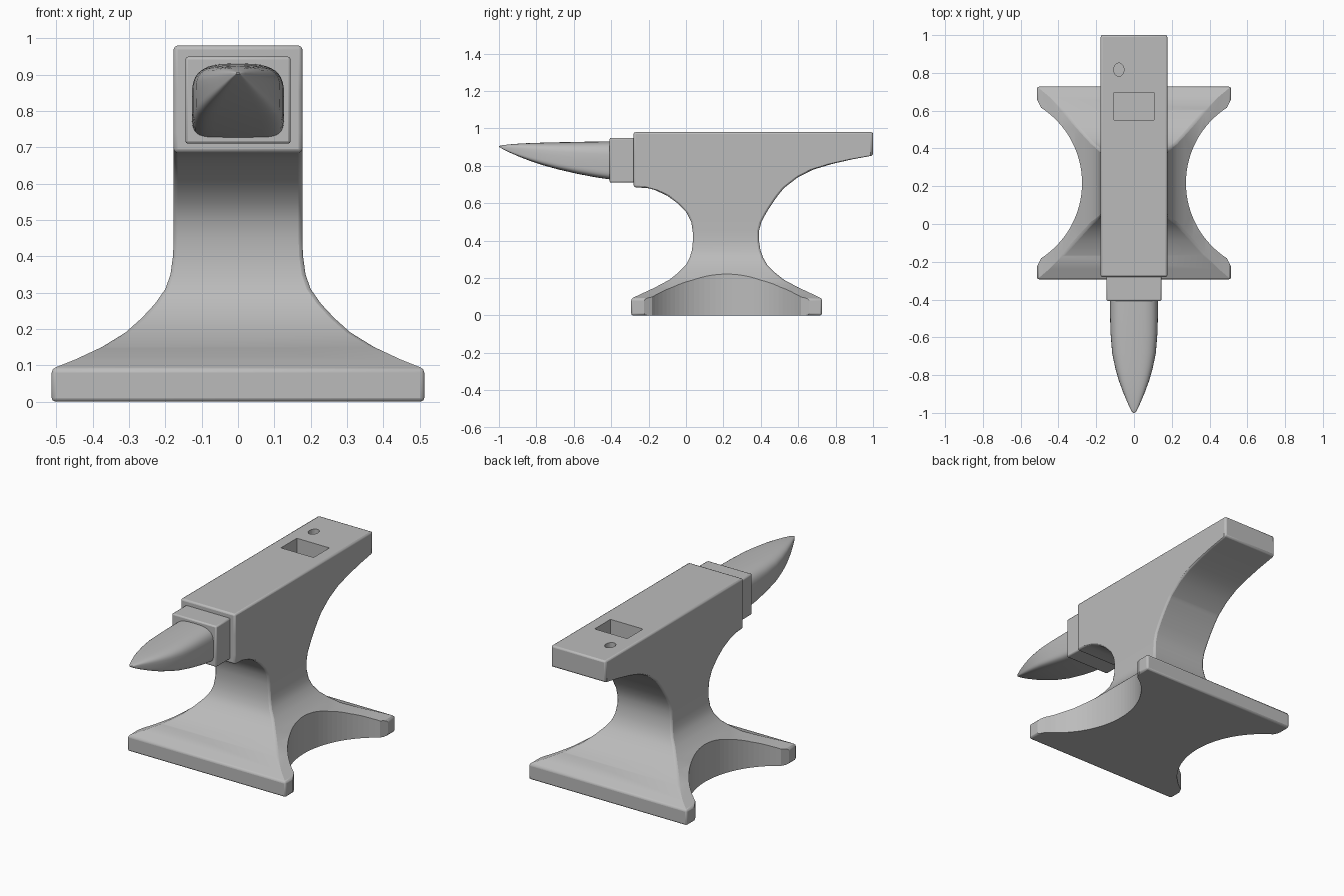
import bpy, bmesh, math

if "Cube" in bpy.data.objects:
    bpy.data.objects.remove(bpy.data.objects["Cube"])

steel = bpy.data.materials.new("steel grey")
steel.diffuse_color = (0.5, 0.5, 0.5, 1)
steel.use_nodes = True
steel.node_tree.nodes["Principled BSDF"].inputs["Base Color"].default_value = steel.diffuse_color


def loft(name, rings):
    """Solid skin through equal-length rings of points, capped at both ends."""
    bm = bmesh.new()
    loops = [[bm.verts.new(p) for p in ring] for ring in rings]
    n = len(loops[0])
    for a, b in zip(loops, loops[1:]):
        for i in range(n):
            j = (i + 1) % n
            bm.faces.new((a[i], a[j], b[j], b[i]))
    bm.faces.new(loops[0])
    bm.faces.new(loops[-1])
    bmesh.ops.recalc_face_normals(bm, faces=bm.faces)
    me = bpy.data.meshes.new(name)
    bm.to_mesh(me)
    bm.free()
    me.materials.append(steel)
    ob = bpy.data.objects.new(name, me)
    bpy.context.collection.objects.link(ob)
    return ob


def prism(name, outline, z0, z1):
    return loft(name, [[(x, y, z) for x, y in outline] for z in (z0, z1)])


def rect(x, y0, y1):
    return [(-x, y0), (x, y0), (x, y1), (-x, y1)]


def bevel(ob, width):
    m = ob.modifiers.new("bevel", 'BEVEL')
    m.width, m.segments = width, 2
    m.limit_method, m.angle_limit = 'ANGLE', math.radians(40)


def cut(ob, cutter):
    m = ob.modifiers.new("cut", 'BOOLEAN')
    m.operation, m.solver, m.object = 'DIFFERENCE', 'EXACT', cutter
    cutter.hide_render = True
    cutter.hide_set(True)


def smooth(ob):
    bpy.ops.object.select_all(action='DESELECT')
    ob.select_set(True)
    bpy.context.view_layer.objects.active = ob
    bpy.ops.object.shade_smooth_by_angle(angle=math.radians(32))


# Body: rectangular sections (z, half width, front y, back y)
rows = [
    (0, .513, -.293, .727), (.09, .513, -.293, .727), (.115, .45, -.24, .675),
    (.15, .375, -.165, .60), (.19, .31, -.09, .525), (.23, .265, -.04, .475),
    (.27, .228, 0, .435), (.31, .2, .02, .412), (.35, .186, .032, .398),
    (.40, .179, .037, .39), (.45, .177, .036, .39), (.50, .177, .028, .403),
    (.55, .177, .003, .43), (.60, .177, -.045, .462), (.64, .177, -.10, .49),
    (.67, .177, -.165, .515), (.68, .177, -.20, .523), (.686, .177, -.28, .53),
    (.74, .177, -.28, .60), (.78, .177, -.28, .68), (.81, .177, -.28, .78),
    (.835, .177, -.28, .89), (.855, .177, -.28, 1), (.98, .177, -.28, 1)]
body = loft("anvil_body", [[(x, y, z) for x, y in rect(w, a, b)] for z, w, a, b in rows])
bevel(body, .01)

# Curved waists cut into both sides of the base, with chamfered toes
for side, label in ((1, "right"), (-1, "left")):
    arc = [(.75 + .475 * math.cos(t), .217 + .475 * math.sin(t))
           for t in (math.radians(123 + 114 * i / 32) for i in range(33))]
    outline = [(.53, .69), *arc, (.53, -.256), (.8, -.256), (.8, .69)]
    cut(body, prism(label + "_waist_cutter", [(side * x, y) for x, y in outline], -.1, .5))

# Square and round tool holes in the face
cut(body, prism("square_hole_cutter", rect(.106, .55, .697), .84, 1.1))
cut(body, prism("round_hole_cutter",
                [(-.08 + .027 * math.cos(i * math.pi / 12), .817 + .035 * math.sin(i * math.pi / 12))
                 for i in range(24)], .88, 1.1))
smooth(body)

# Step block between body and horn
step = prism("step_block", rect(.145, -.408, -.26), .71, .95)
bevel(step, .008)
smooth(step)

# Horn: flat-bottomed arch sections tapering to a tip (y, half width, low z, high z)
horn_rows = [
    (-.39, .127, .725, .931), (-.48, .127, .738, .930), (-.58, .124, .757, .928),
    (-.68, .116, .780, .926), (-.76, .100, .802, .924), (-.83, .080, .825, .922),
    (-.89, .058, .848, .919), (-.94, .037, .870, .915), (-.975, .021, .887, .911),
    (-.993, .011, .897, .908), (-1, .004, .902, .906)]


def horn_ring(y, w, lo, hi):
    ring = []
    for i in range(40):
        t = 2 * math.pi * i / 40
        c, s = math.cos(t), math.sin(t)
        e = 2 / (3.2 if s > 0 else 6)
        ring.append((w * math.copysign(abs(c) ** e, c), y,
                     (lo + hi) / 2 + (hi - lo) / 2 * math.copysign(abs(s) ** e, s)))
    return ring


smooth(loft("horn", [horn_ring(*r) for r in horn_rows]))
